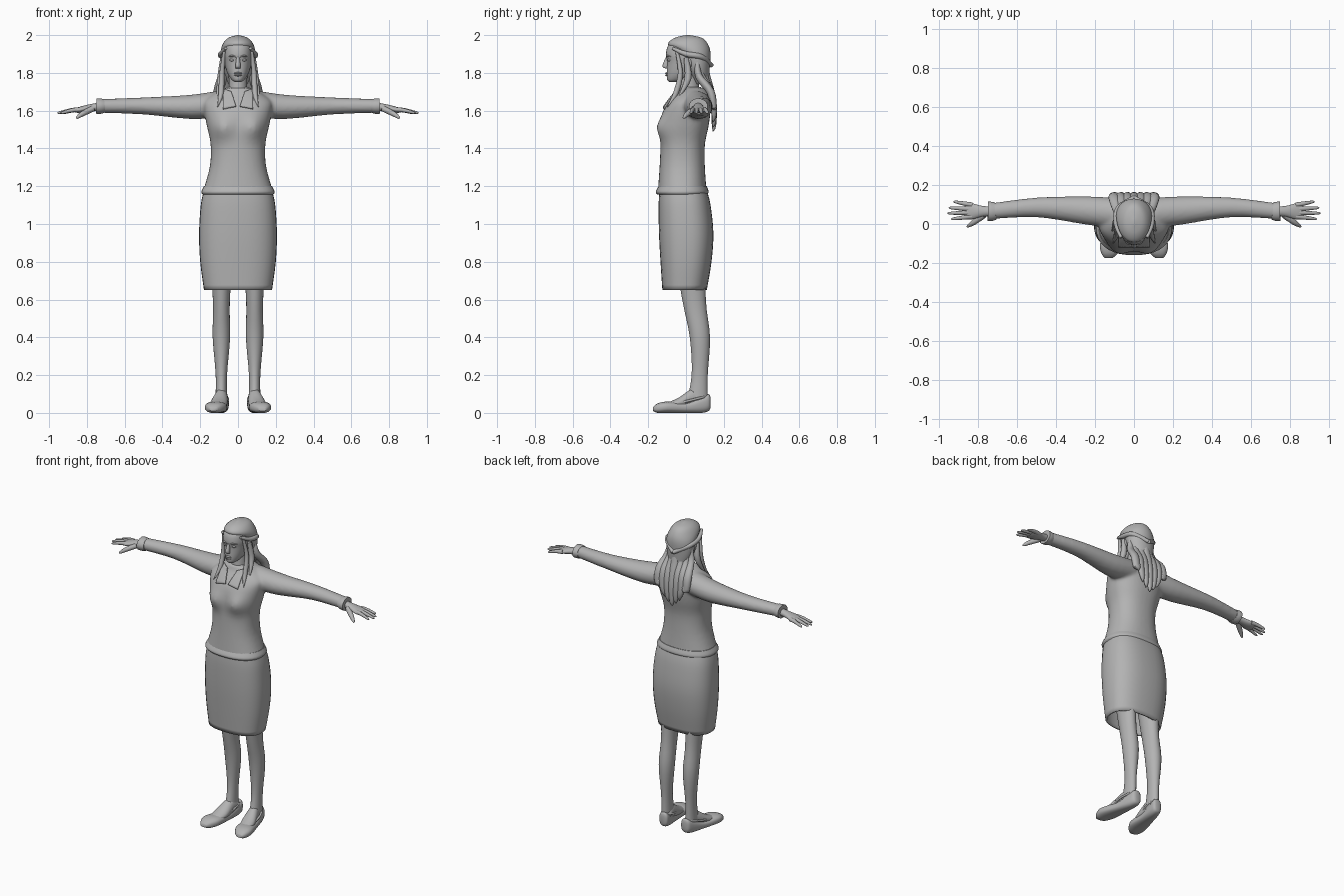
import bpy, bmesh, math
from mathutils import Vector

if "Cube" in bpy.data.objects:
    bpy.data.objects.remove(bpy.data.objects["Cube"], do_unlink=True)

GREY = (.45, .45, .45, 1)
grey = bpy.data.materials.new("plain grey")
grey.use_nodes = True
grey.diffuse_color = GREY
grey.node_tree.nodes["Principled BSDF"].inputs["Base Color"].default_value = GREY


def smooth_rows(rows, steps=4):
    """Fill in rows of numbers along a smooth spline."""
    filled = []
    last = len(rows) - 1
    for i in range(last):
        before, start = Vector(rows[max(i - 1, 0)]), Vector(rows[i])
        end, after = Vector(rows[i + 1]), Vector(rows[min(i + 2, last)])
        leave, arrive = (end - before) / 2, (after - start) / 2
        for step in range(steps):
            t = step / steps
            ease = t * t * (3 - 2 * t)
            filled.append(start.lerp(end, ease) + leave * t * (1 - t) ** 2 - arrive * t * t * (1 - t))
    return filled + [Vector(rows[-1])]


def loft(rows, axis="Z", middle=0, lean=0, power=2, sides=36):
    """Rings from rows of (position, half width, low side, high side)."""
    rings = []
    for place, half, low, high in smooth_rows(rows):
        ring = []
        for k in range(sides):
            c, s = math.cos(math.tau * k / sides), math.sin(math.tau * k / sides)
            a = middle + lean * place + half * math.copysign(abs(c) ** (2 / power), c)
            b = (low + high) / 2 + (high - low) / 2 * math.copysign(abs(s) ** (2 / power), s)
            ring.append(Vector({"X": (place, a, b), "Y": (a, place, b), "Z": (a, b, place)}[axis]))
        rings.append(ring)
    return rings


def tube(rows, flat=1, ref=(0, 1, 0), sides=16):
    """Rings along a path of (x, y, z, radius), scaled by flat towards ref."""
    path = smooth_rows(rows)
    rings = []
    for i, point in enumerate(path):
        ahead, behind = path[min(i + 1, len(path) - 1)], path[max(i - 1, 0)]
        along = ahead.xyz - behind.xyz
        u = along.cross(Vector(ref)).normalized() * point.w
        v = along.cross(u).normalized() * point.w * flat
        angles = [math.tau * k / sides for k in range(sides)]
        rings.append([point.xyz + u * math.cos(a) + v * math.sin(a) for a in angles])
    return rings


def ball(centre, size):
    x, y, z = centre
    wide, deep, tall = size
    rows = []
    for k in range(-7, 8):
        a = k * math.pi / 15
        rows.append((z + tall * math.sin(a), wide * math.cos(a),
                     y - deep * math.cos(a), y + deep * math.cos(a)))
    return loft(rows, middle=x, sides=16)


def mirrored(rings):
    return [[Vector((-p.x, p.y, p.z)) for p in ring] for ring in rings]


def finish(name, bm):
    bmesh.ops.recalc_face_normals(bm, faces=bm.faces)
    mesh = bpy.data.meshes.new(name)
    bm.to_mesh(mesh)
    bm.free()
    mesh.shade_smooth()
    mesh.set_sharp_from_angle(angle=math.radians(50))
    mesh.materials.append(grey)
    obj = bpy.data.objects.new(name, mesh)
    bpy.context.collection.objects.link(obj)
    return obj


def build(name, parts, pair=False, caps=True):
    """Join lofted parts into one object, with a mirrored copy if a pair."""
    bm = bmesh.new()
    for rings in parts + ([mirrored(part) for part in parts] if pair else []):
        loops = [[bm.verts.new(p) for p in ring] for ring in rings]
        for lower, upper in zip(loops, loops[1:]):
            for k in range(len(lower)):
                bm.faces.new((lower[k - 1], lower[k], upper[k], upper[k - 1]))
        if caps:
            bm.faces.new(loops[0])
            bm.faces.new(loops[-1])
    return finish(name, bm)


def modify(obj, kind, **settings):
    modifier = obj.modifiers.new(kind.title(), kind)
    for key, value in settings.items():
        setattr(modifier, key, value)


# Jacket: body with bust, fused with both sleeves
body = loft([(1.16, .19, -.15, .11), (1.3, .15, -.14, .1), (1.42, .145, -.135, .1),
             (1.52, .165, -.135, .12), (1.6, .18, -.12, .13), (1.65, .18, -.09, .13),
             (1.69, .13, -.06, .12), (1.72, .07, -.05, .09)], power=2.3)
for ring in body:
    for p in ring:
        if p.y < 0:
            across, above = (abs(p.x) - .085) / .055, (p.z - 1.51) / .06
            p.y -= .03 * math.exp(-across ** 2 - above ** 2)
sleeve = tube([(.1, .055, 1.635, .07), (.25, .07, 1.62, .064), (.5, .085, 1.625, .045),
               (.74, .065, 1.625, .036)], flat=1.12, sides=32)
jacket = build("jacket", [body, sleeve, mirrored(sleeve)])
modify(jacket, "REMESH", mode="VOXEL", voxel_size=.009, use_smooth_shade=True)
modify(jacket, "SMOOTH", factor=.5, iterations=6)
build("jacket_hem", [loft([(1.155, .186, -.15, .11), (1.17, .194, -.16, .12),
                           (1.2, .18, -.145, .11)], power=2.3)])
build("sleeve_cuffs", [tube([(.71, .067, 1.625, .037), (.73, .065, 1.624, .041),
                             (.75, .065, 1.624, .041)], flat=1.2, sides=32)], pair=True)

# Collar: stand and two pointed flaps laid on the jacket
stand = build("collar_stand", [loft([(1.68, .08, -.055, .09), (1.725, .058, -.03, .08)])], caps=False)
modify(stand, "SOLIDIFY", thickness=.008)
for side, sign in (("left", 1), ("right", -1)):
    bm = bmesh.new()
    bmesh.ops.create_grid(bm, x_segments=8, y_segments=8, size=1)
    neck_front, neck_side = Vector((.035, -.06, 1.7)), Vector((.075, -.03, 1.71))
    notch, point = Vector((.01, -.13, 1.63)), Vector((.08, -.12, 1.61))
    for v in bm.verts:
        across, down = (v.co.x + 1) / 2, (v.co.y + 1) / 2
        v.co = neck_front.lerp(neck_side, across).lerp(notch.lerp(point, across), down)
        v.co.x *= sign
    flap = finish(side + "_collar_flap", bm)
    modify(flap, "SHRINKWRAP", target=jacket, wrap_method="NEAREST_SURFACEPOINT",
           wrap_mode="ABOVE_SURFACE", offset=.006)
    modify(flap, "SOLIDIFY", thickness=.008, offset=0)

# Skirt, open below
skirt = build("skirt", [loft([(.65, .18, -.125, .11), (.8, .2, -.135, .135), (.95, .206, -.143, .145),
                              (1.1, .197, -.145, .13), (1.18, .18, -.14, .11)], power=2.5)], caps=False)
modify(skirt, "SOLIDIFY", thickness=.012, offset=-1)

# Legs with feet
leg = loft([(.95, .07, -.08, .1), (.6, .045, -.02, .105), (.4, .046, .02, .127),
            (.2, .03, .03, .115), (.05, .032, 0, .115)], middle=.088)
foot = loft([(.09, .03, .03, .1), (.04, .034, .02, .13), (-.04, .045, .02, .08),
             (-.11, .035, .02, .05)], "Y", middle=.095, lean=-.17)
build("legs", [leg, foot], pair=True)

# Flat shoes, toes turned out, with a rim round each opening
shoe = loft([(.13, .015, .03, .08), (.12, .03, .01, .1), (.08, .037, 0, .085), (0, .044, 0, .055),
             (-.1, .057, 0, .06), (-.15, .042, 0, .05), (-.175, .02, .01, .03)],
            "Y", middle=.1, lean=-.17, power=2.5)
build("shoes", [shoe], pair=True)
rim = []
for k in range(17):
    turn = math.tau * k / 16
    y = .03 + .08 * math.cos(turn)
    rim.append((.1 - .17 * y + .038 * math.sin(turn), y, .068 + .02 * math.cos(turn), .007))
build("shoe_rims", [tube(rim, ref=(0, 0, 1), sides=8)], pair=True)

# Hands: palm, four fingers and thumb
palm = loft([(.72, .024, 1.6, 1.645), (.78, .028, 1.595, 1.635), (.84, .043, 1.588, 1.62),
             (.87, .036, 1.593, 1.61)], "X", middle=.065)
hand = [palm, tube([(.77, .045, 1.61, .016), (.82, .01, 1.585, .014), (.85, -.01, 1.565, .008),
                    (.857, -.014, 1.56, .002)], ref=(0, 0, 1))]
for reach, spread in ((.925, .05), (.95, .018), (.956, -.01), (.938, -.04)):
    hand.append(tube([(.83 + (reach - .83) * t, .065 + spread * (.65 + .35 * t),
                       1.606 - .02 * t * t, radius)
                      for t, radius in ((0, .013), (.4, .011), (.9, .007), (1, .002))]))
build("hands", hand, pair=True)

# Neck, head and face
build("neck", [loft([(1.63, .07, -.06, .09), (1.7, .05, -.04, .07), (1.82, .05, -.03, .07)])])
build("head", [loft([(1.753, .018, -.09, -.05), (1.765, .035, -.1, 0), (1.8, .057, -.102, .07),
                     (1.86, .073, -.1, .11), (1.9, .076, -.106, .11), (1.95, .068, -.09, .1),
                     (1.985, .02, -.03, .05)], power=2.2)])
build("nose", [loft([(1.823, .012, -.108, -.09), (1.836, .014, -.125, -.09),
                     (1.885, .008, -.106, -.09)], sides=16)])
build("lips", [ball((0, -.1, z), (.02, .01, .006)) for z in (1.788, 1.798)])
build("eyes", [ball((.03, -.086, 1.868), (.014, .012, .008))], pair=True)
build("eyebrows", [tube([(.012, -.103, 1.885, .003), (.032, -.099, 1.89, .005),
                         (.053, -.081, 1.885, .002)])], pair=True)
build("ears", [ball((.077, .015, 1.855), (.011, .018, .03))], pair=True)

# Hair: cap, twisted side locks, front strands and long back locks
build("hair_cap", [loft([(1.74, .05, .05, .12), (1.82, .085, 0, .125), (1.9, .092, -.04, .13),
                         (1.95, .082, -.095, .117), (1.985, .052, -.06, .085), (2, .004, 0, .02)])])
build("twisted_locks", [tube([(.066, -.07, 1.93, .008), (.09, 0, 1.9, .014), (.08, .08, 1.885, .015),
                              (0, .135, 1.84, .012)], ref=(0, 0, 1))], pair=True)
build("front_strands", [tube([(.072, -.05, 1.92, .008), (.085, -.03, 1.8, .013), (.09, -.055, 1.69, .014),
                              (.108, -.1, 1.62, .002)]),
                        tube([(.082, 0, 1.88, .012), (.092, .01, 1.77, .018), (.112, -.04, 1.67, .003)])],
      pair=True)
locks = []
for i in range(-3, 4):
    x, tip = .034 * i, 1.49 + .012 * i * i + .01 * (i % 2)
    inset = .4 * abs(x)
    locks.append(tube([(.7 * x, .1 - inset, 1.86, .018), (.8 * x, .11 - inset, 1.78, .026),
                       (x, .13, 1.7, .028), (x, .147, 1.62, .022),
                       (.85 * x, .148, tip + .03, .015), (.75 * x, .142, tip, .002)], flat=.75))
build("back_locks", locks)
